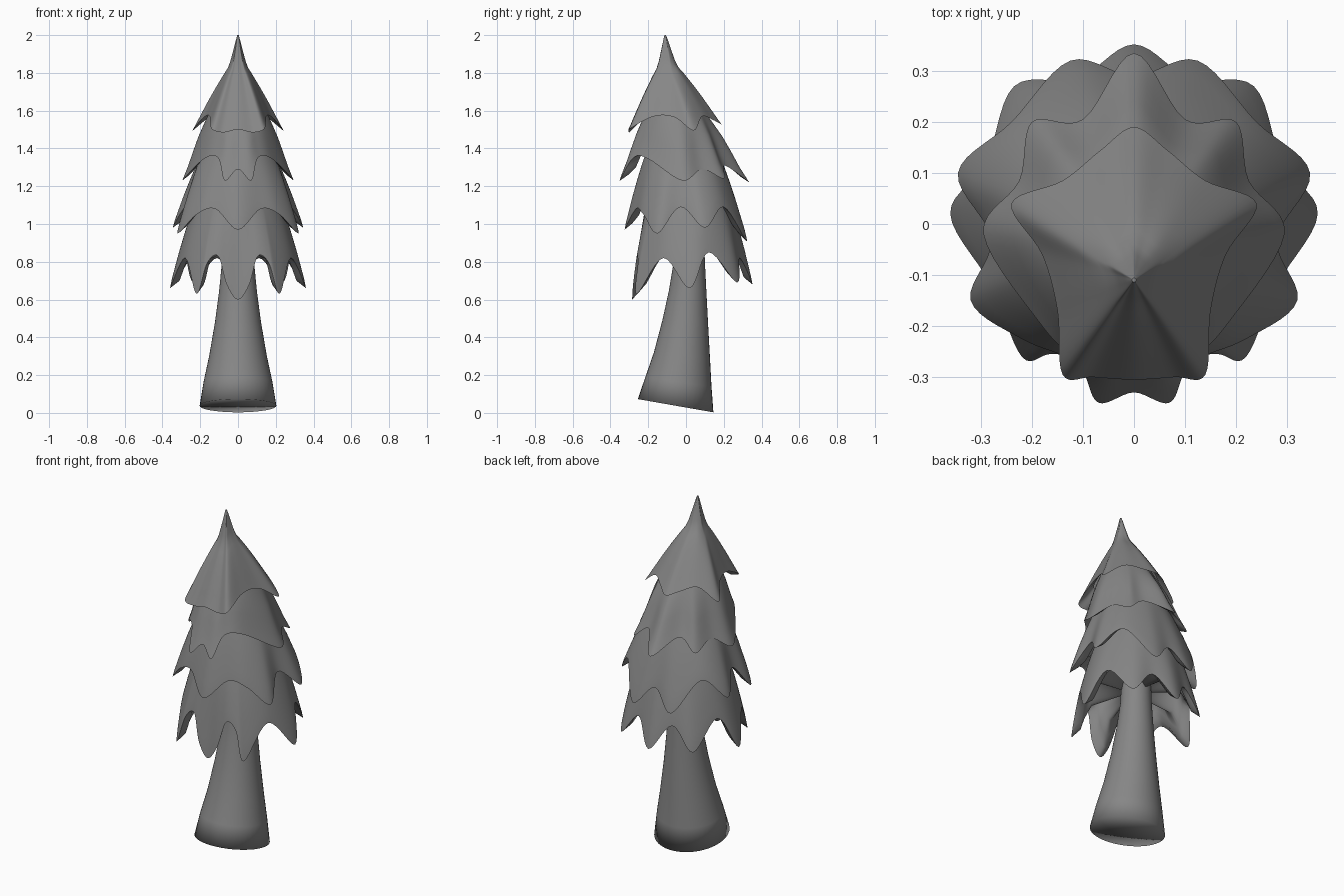
import bpy, math
from mathutils import Vector

if "Cube" in bpy.data.objects:
    bpy.data.objects.remove(bpy.data.objects["Cube"])

grey = bpy.data.materials.new("dark_grey")
grey.diffuse_color = (.24, .24, .24, 1)
grey.use_nodes = True
grey.node_tree.nodes["Principled BSDF"].inputs["Base Color"].default_value = grey.diffuse_color


def make(name, rings, caps=(), angle=60):
    """Skin a list of equal-length closed rings; caps lists ring ends to close."""
    n = len(rings[0])
    verts = [p for r in rings for p in r]
    faces = [(k * n + i, k * n + (i + 1) % n, (k + 1) * n + (i + 1) % n, (k + 1) * n + i)
             for k in range(len(rings) - 1) for i in range(n)]
    for k in caps:
        k %= len(rings)
        verts.append(sum(rings[k], Vector()) / n)
        for i in range(n):
            faces.append((k * n + i, k * n + (i + 1) % n, len(verts) - 1))
    me = bpy.data.meshes.new(name)
    me.from_pydata([tuple(v) for v in verts], [], faces)
    me.materials.append(grey)
    ob = bpy.data.objects.new(name, me)
    bpy.context.collection.objects.link(ob)
    bpy.ops.object.select_all(action='DESELECT')
    ob.select_set(True)
    bpy.context.view_layer.objects.active = ob
    bpy.ops.object.mode_set(mode='EDIT')
    bpy.ops.mesh.select_all(action='SELECT')
    bpy.ops.mesh.normals_make_consistent(inside=False)
    bpy.ops.object.mode_set(mode='OBJECT')
    bpy.ops.object.shade_smooth_by_angle(angle=math.radians(angle))
    return ob


def smooth_loop(pts, steps=7):
    """Closed Catmull-Rom curve through the points."""
    out, n = [], len(pts)
    for i in range(n):
        a, b, c, d = (pts[(i + j) % n] for j in (-1, 0, 1, 2))
        for s in range(steps):
            t = s / steps
            out.append(0.5 * (2 * b + (c - a) * t + (2 * a - 5 * b + 4 * c - d) * t * t
                              + (3 * b - a - 3 * c + d) * t ** 3))
    return out


def tier(name, top, radius, half_hem, profile, under, caps=()):
    """Bough skirt: jagged mirrored hem, outer skin, underside tucked onto the part below."""
    half = [Vector(p) for p in half_hem]
    hem = smooth_loop(half + [Vector((-p.x, p.y, p.z)) for p in half[-2:0:-1]])
    top = Vector(top)

    def ring(t, f, shrink=1.0):
        out = []
        for h in hem:
            d = Vector((h.x, h.y - top.y, 0)).normalized()
            p = (top + d * radius).lerp(h, f)
            p.z = top.z + (h.z - top.z) * t
            cy = top.y + (0.02 - top.y) * t
            out.append(Vector((p.x * shrink, cy + (p.y - cy) * shrink, p.z)))
        return out

    return make(name, [ring(t, f) for t, f in profile] + [ring(*u) for u in under], caps)


# Trunk: tilted foot, flaring downwards (y front, z front, y back, z back, half width)
trunk = []
for yf, zf, yb, zb, w in [(-.255, .073, .145, .003, .203), (-.215, .19, .135, .14, .182),
                          (-.17, .32, .127, .29, .152), (-.125, .49, .117, .47, .122),
                          (-.09, .65, .108, .64, .1), (-.065, .8, .1, .8, .085),
                          (-.06, .95, .095, .95, .08)]:
    ring = []
    for i in range(40):
        a = 2 * math.pi * i / 40
        k = (1 - math.cos(a)) / 2
        ring.append(Vector((w * math.sin(a), yf + (yb - yf) * k, zf + (zb - zf) * k)))
    trunk.append(ring)
make("trunk", trunk, (0,), 150)

# Boughs from bottom to top; hems list tips and notches from front to back
skirt = [(0, 0), (.2, .24), (.4, .46), (.6, .66), (.8, .84), (.92, .945), (1, 1)]
flare = [(0, 0), (.2, .23), (.4, .45), (.6, .63), (.8, .8), (.92, .92), (1, 1)]
tuck = [(.92, .93, .9), (.82, .84, .82)]
tier("bottom_boughs", (0, .01, 1.15), .215, [
    (0, -.285, .6), (.06, -.28, .68), (.105, -.26, .83), (.165, -.255, .79), (.22, -.26, .63),
    (.28, -.12, .82), (.36, .02, .66), (.29, .12, .85), (.235, .27, .69),
    (.11, .285, .82), (0, .352, .68)], skirt,
    [(.92, .945, .88), (.8, .84, .86), (.65, .7, .78)], (-1,))
tier("lower_boughs", (0, -.02, 1.4), .185, [
    (0, -.325, .97), (.12, -.265, 1.08), (.22, -.225, 1.05), (.32, -.15, .95),
    (.28, -.03, 1.09), (.345, .1, .98), (.24, .2, 1.09), (.125, .32, .91),
    (0, .29, 1.02)], skirt, tuck)
tier("upper_boughs", (0, -.06, 1.62), .14, [
    (0, -.33, 1.29), (.07, -.35, 1.23), (.105, -.28, 1.35), (.18, -.2, 1.345),
    (.295, -.02, 1.23), (.225, .085, 1.29), (.2, .2, 1.24), (.1, .205, 1.31),
    (0, .335, 1.22)], flare, tuck)
tip = [(0, 0), (.03, .02), (.15, .085), (.28, .16), (.36, .225), (.43, .325), (.55, .48),
       (.7, .66), (.85, .83), (.94, .93), (1, 1)]
tier("top_boughs", (0, -.11, 2), .004, [
    (0, -.305, 1.5), (.08, -.3, 1.485), (.14, -.295, 1.505), (.15, -.17, 1.57),
    (.18, -.06, 1.565), (.24, .04, 1.495), (.14, .085, 1.57), (.065, .145, 1.55),
    (0, .19, 1.525)], tip, tuck, (0,))
